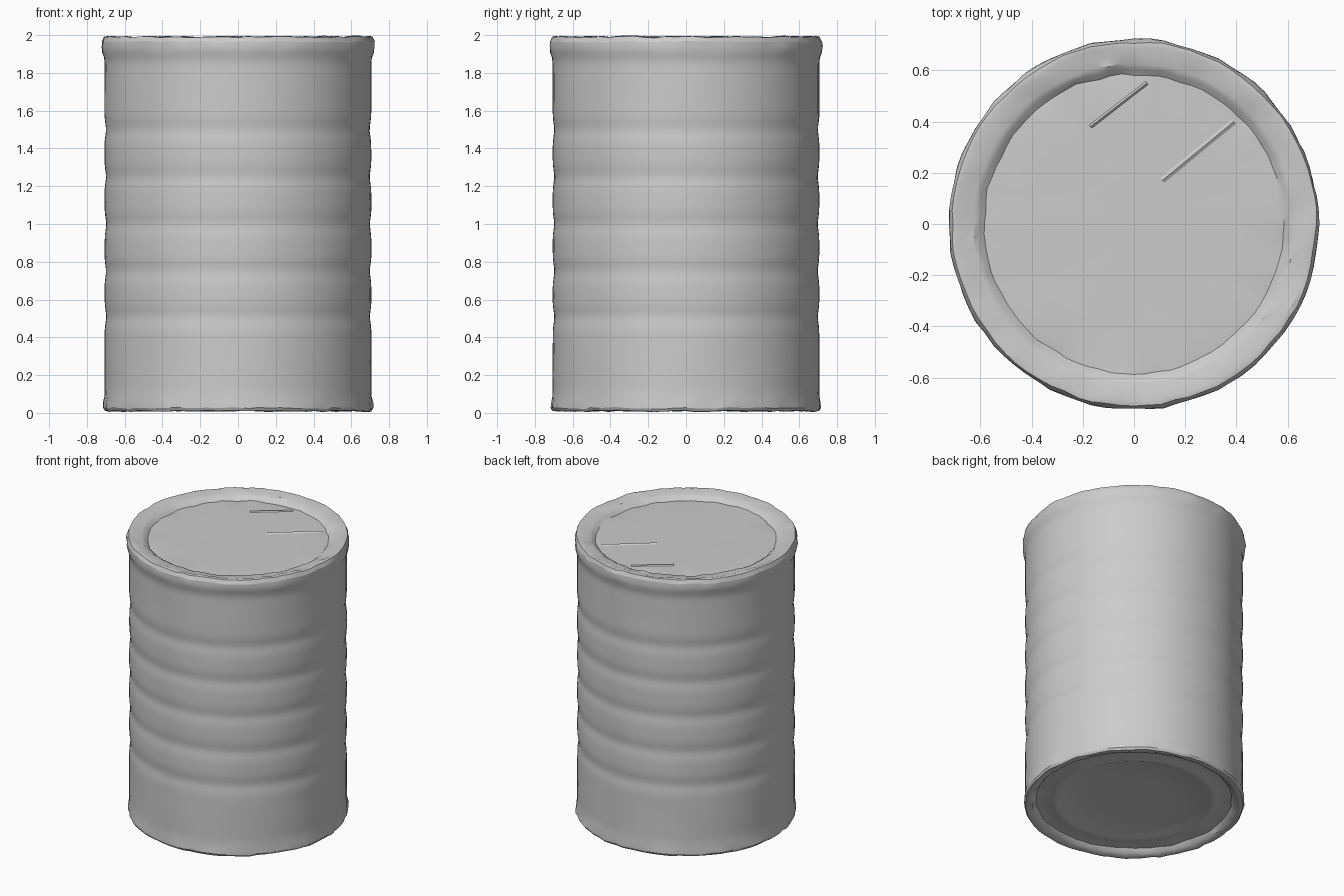
import bpy, bmesh, math
from mathutils import Vector, noise

if "Cube" in bpy.data.objects:
    bpy.data.objects.remove(bpy.data.objects["Cube"])

SEG = 80

steel = bpy.data.materials.new("dull_steel_grey")
steel.diffuse_color = (0.6, 0.6, 0.6, 1)
steel.use_nodes = True
steel.node_tree.nodes["Principled BSDF"].inputs["Base Color"].default_value = steel.diffuse_color


def wobble(p):
    """Slight dents: rough near the seams, barely visible on the wall."""
    r = math.hypot(p.x, p.y)
    seam = r > 0.56 and (p.z > 1.93 or p.z < 0.07)
    amp, freq = (0.009, 13) if seam else (0.002, 4)
    n = noise.noise_vector(p * freq)
    return p + n * amp


def finish(name, bm):
    mesh = bpy.data.meshes.new(name)
    bm.to_mesh(mesh)
    bm.free()
    obj = bpy.data.objects.new(name, mesh)
    bpy.context.collection.objects.link(obj)
    mesh.materials.append(steel)
    bpy.ops.object.select_all(action='DESELECT')
    obj.select_set(True)
    bpy.context.view_layer.objects.active = obj
    bpy.ops.object.shade_smooth_by_angle(angle=math.radians(35))
    return obj


def lathe(name, profile):
    """Revolve (radius, height) points; a radius of 0 closes to a point."""
    bm = bmesh.new()
    rings = []
    for r, z in profile:
        count = SEG if r > 0 else 1
        rings.append([bm.verts.new(wobble(Vector((
            r * math.cos(2 * math.pi * i / SEG),
            r * math.sin(2 * math.pi * i / SEG), z)))) for i in range(count)])
    for a, b in zip(rings, rings[1:]):
        for i in range(SEG):
            j = (i + 1) % SEG
            quad = [a[i % len(a)], a[j % len(a)], b[j % len(b)], b[i % len(b)]]
            bm.faces.new(list(dict.fromkeys(quad)))
    bmesh.ops.recalc_face_normals(bm, faces=bm.faces)
    return finish(name, bm)


# Side wall with five shallow rolled grooves
def wall_radius(z):
    return 0.706 - sum(0.008 * math.exp(-((z - g) / 0.045) ** 2)
                       for g in (0.51, 0.75, 1.0, 1.25, 1.5))


wall = [(0.714, 0.025), (0.713, 0.05), (0.707, 0.09)]
wall += [(wall_radius(z), z) for z in (0.14 + 0.025 * i for i in range(69))]
wall += [(0.709, 1.88), (0.719, 1.905), (0.723, 1.94), (0.721, 1.965)]
lathe("side_wall", wall)

# Top seam and recessed lid, facing up
lathe("lid", [(0, 1.955), (0.2, 1.955), (0.4, 1.955), (0.55, 1.955), (0.585, 1.953),
              (0.605, 1.97), (0.625, 1.983), (0.66, 1.983), (0.69, 1.993),
              (0.71, 1.99), (0.721, 1.965)])

# Bottom seam and recessed base with a pressed ring
base = lathe("base", [(0.714, 0.025), (0.705, 0.01), (0.685, 0.008), (0.655, 0.02),
                      (0.635, 0.045), (0.56, 0.05), (0.53, 0.04), (0.50, 0.04),
                      (0.47, 0.052), (0.25, 0.052), (0, 0.052)])

# Flip open shells whose normals point into the can
for name, want in (("lid", 1), ("base", -1)):
    mesh = bpy.data.objects[name].data
    if sum(p.normal.z * p.area for p in mesh.polygons) * want < 0:
        mesh.flip_normals()
mesh = bpy.data.objects["side_wall"].data
if sum(p.normal.dot(Vector((p.center.x, p.center.y, 0))) for p in mesh.polygons) < 0:
    mesh.flip_normals()


# Thin creases pressed across the lid
def crease(name, a, b, width):
    a, b = Vector((*a, 1.955)), Vector((*b, 1.955))
    side = Vector((a.y - b.y, b.x - a.x, 0)).normalized() * width
    bm = bmesh.new()
    l0, l1, r0, r1 = [bm.verts.new(p) for p in (a + side, b + side, a - side, b - side)]
    up = Vector((0, 0, 0.007))
    t0, t1 = bm.verts.new(a + up), bm.verts.new(b + up)
    for f in ((l0, l1, t1, t0), (t0, t1, r1, r0), (l0, t0, r0), (l1, r1, t1)):
        bm.faces.new(f)
    bmesh.ops.recalc_face_normals(bm, faces=bm.faces)
    finish(name, bm)


crease("lid_crease_long", (0.11, 0.17), (0.39, 0.40), 0.012)
crease("lid_crease_short", (-0.17, 0.38), (0.05, 0.55), 0.008)
